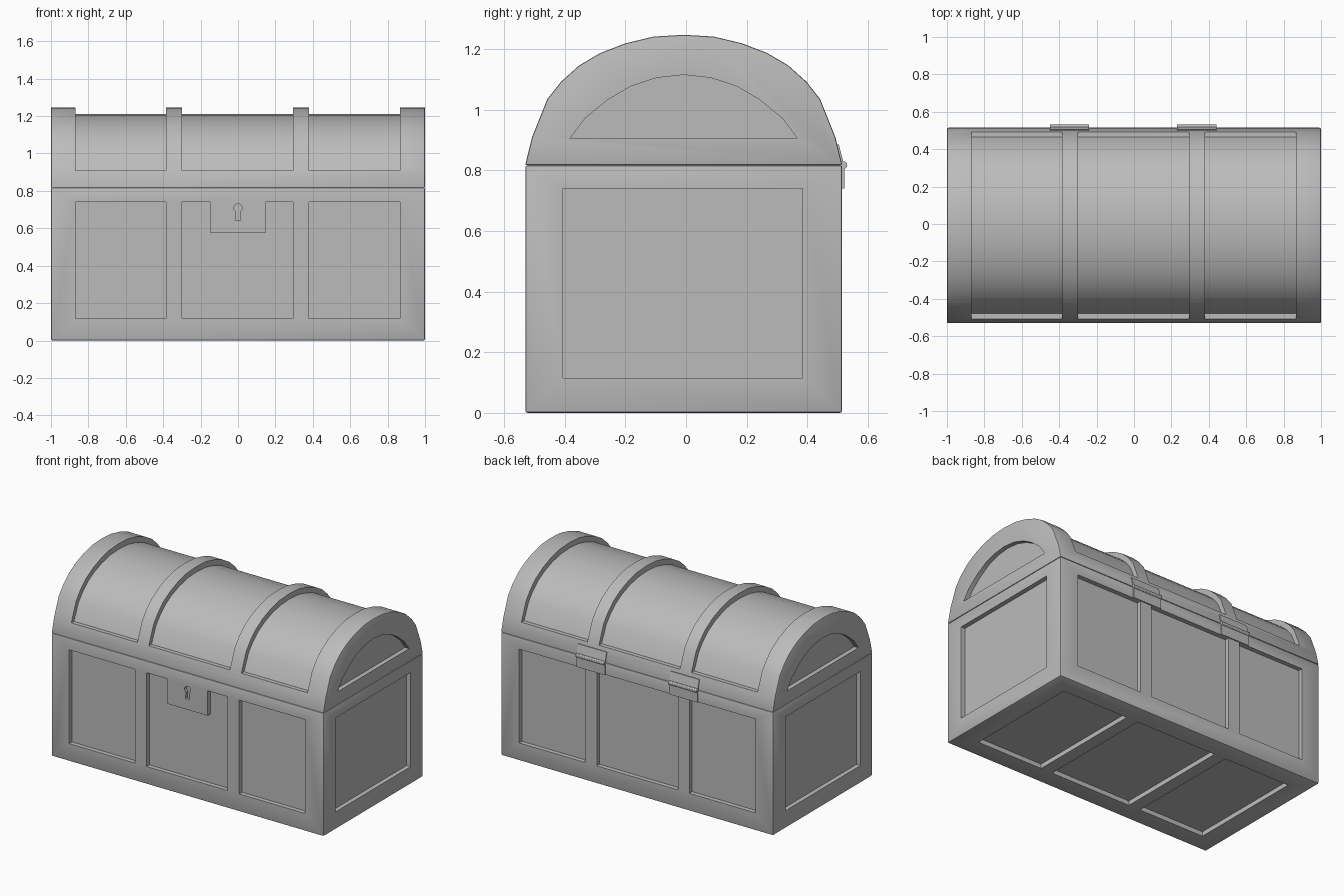
import bpy, bmesh, math

cube = bpy.data.objects.get("Cube")
if cube:
    bpy.data.objects.remove(cube, do_unlink=True)

GREY = (0.5, 0.5, 0.5, 1)
mat = bpy.data.materials.new("plain grey")
mat.use_nodes = True
mat.diffuse_color = GREY
mat.node_tree.nodes["Principled BSDF"].inputs["Base Color"].default_value = GREY

FRONT, BACK, SEAM, DEPTH = -0.53, 0.515, 0.817, 0.03
MID = (FRONT + BACK) / 2
BAYS = [(-0.87, -0.385), (-0.3, 0.295), (0.38, 0.865)]


def prism(bm, outline, axis, a, b):
    """Extrude a 2D outline from a to b along the x or y axis."""
    def place(p, t):
        return (t, p[0], p[1]) if axis == "x" else (p[0], t, p[1])
    face = bm.faces.new([bm.verts.new(place(p, a)) for p in outline])
    new = bmesh.ops.extrude_face_region(bm, geom=[face])["geom"]
    for v in new:
        if isinstance(v, bmesh.types.BMVert):
            v.co[0 if axis == "x" else 1] = b


def box(bm, x, y, z):
    prism(bm, [(y[0], z[0]), (y[1], z[0]), (y[1], z[1]), (y[0], z[1])], "x", *x)


def finish(bm, name):
    bmesh.ops.recalc_face_normals(bm, faces=bm.faces[:])
    mesh = bpy.data.meshes.new(name)
    bm.to_mesh(mesh)
    bm.free()
    mesh.materials.append(mat)
    ob = bpy.data.objects.new(name, mesh)
    bpy.context.collection.objects.link(ob)
    return ob


def activate(ob):
    bpy.ops.object.select_all(action="DESELECT")
    ob.select_set(True)
    bpy.context.view_layer.objects.active = ob


def bevel(ob, width):
    activate(ob)
    m = ob.modifiers.new("bevel", "BEVEL")
    m.width, m.segments = width, 2
    m.limit_method, m.angle_limit = "ANGLE", math.radians(40)
    bpy.ops.object.modifier_apply(modifier=m.name)


def carve(ob, cutter):
    cutter.hide_render = True
    activate(ob)
    m = ob.modifiers.new("carve", "BOOLEAN")
    m.operation, m.solver, m.object = "DIFFERENCE", "EXACT", cutter
    bpy.ops.object.modifier_apply(modifier=m.name)
    bpy.data.objects.remove(cutter, do_unlink=True)


def smooth(ob):
    activate(ob)
    bpy.ops.object.shade_smooth_by_angle(angle=math.radians(30))


def arch(half):
    """Mirror half an arch, given from its foot to its crown."""
    return [(MID - y, z) for y, z in half] + [(MID + y, z) for y, z in half[-2::-1]]


# Chest body with sunken panels on every side and below
bm = bmesh.new()
box(bm, (-1, 1), (FRONT, BACK), (0, SEAM))
body = finish(bm, "chest_body")
bevel(body, 0.008)
bm = bmesh.new()
for bay in BAYS:
    box(bm, bay, (FRONT - 0.1, FRONT + DEPTH), (0.117, 0.74))
    box(bm, bay, (BACK - DEPTH, BACK + 0.1), (0.117, 0.74))
    box(bm, bay, (-0.405, 0.385), (-0.1, DEPTH))
for s in (-1, 1):
    box(bm, sorted((s * (1 - DEPTH), s * 1.1)), (-0.405, 0.385), (0.115, 0.74))
carve(body, finish(bm, "body_cutter"))
smooth(body)

# Domed lid
RISE = [(0.523, 0), (0.5, 0.093), (0.45, 0.218), (0.405, 0.275), (0.345, 0.329),
        (0.275, 0.37), (0.192, 0.402), (0.1, 0.424), (0, 0.43)]
bm = bmesh.new()
prism(bm, arch([(y, SEAM + z) for y, z in RISE]), "x", -1, 1)
lid = finish(bm, "domed_lid")
bevel(lid, 0.006)

# Sunken bays between the lid ribs, and arched panels on the lid ends
bm = bmesh.new()
inner = [(y * 0.943, SEAM + z * 0.914) for y, z in RISE[1:]]
outer = [(y * 1.3, SEAM + z * 1.3) for y, z in RISE[1:]]
inner[0], outer[0] = (inner[0][0], 0.91), (outer[0][0], 0.91)
for bay in BAYS:
    prism(bm, arch(inner) + arch(outer)[::-1], "x", *bay)
tympanum = arch([(0.375, 0.905), (0.325, 0.972), (0.25, 1.033), (0.175, 1.077),
                 (0.09, 1.105), (0, 1.115)])
for s in (-1, 1):
    prism(bm, tympanum, "x", s * (1 - DEPTH), s * 1.1)
carve(lid, finish(bm, "lid_cutter"))
smooth(lid)

# Lock plate with a keyhole
bm = bmesh.new()
box(bm, (-0.147, 0.147), (FRONT, FRONT + DEPTH + 0.005), (0.575, 0.74))
lock = finish(bm, "lock_plate")
bm = bmesh.new()
ring = [math.radians(-60 + i * 300 / 14) for i in range(15)]
keyhole = [(0.022 * math.cos(a), 0.708 + 0.022 * math.sin(a)) for a in ring]
prism(bm, keyhole + [(-0.015, 0.645), (0.015, 0.645)], "y", FRONT - 0.1, FRONT + 0.02)
carve(lock, finish(bm, "keyhole_cutter"))

# Hinges: a leaf on the body, a sloping leaf on the lid and a pin
for side, x in (("right", -0.345), ("left", 0.335)):
    span = (x - 0.105, x + 0.105)
    bm = bmesh.new()
    box(bm, span, (BACK - 0.005, BACK + 0.008), (0.74, SEAM))
    prism(bm, [(0.508, SEAM), (0.522, SEAM), (0.504, 0.885), (0.49, 0.885)], "x", *span)
    pin = [math.tau * i / 12 for i in range(12)]
    prism(bm, [(0.519 + 0.013 * math.cos(a), SEAM + 0.013 * math.sin(a)) for a in pin],
          "x", *span)
    smooth(finish(bm, side + "_hinge"))
